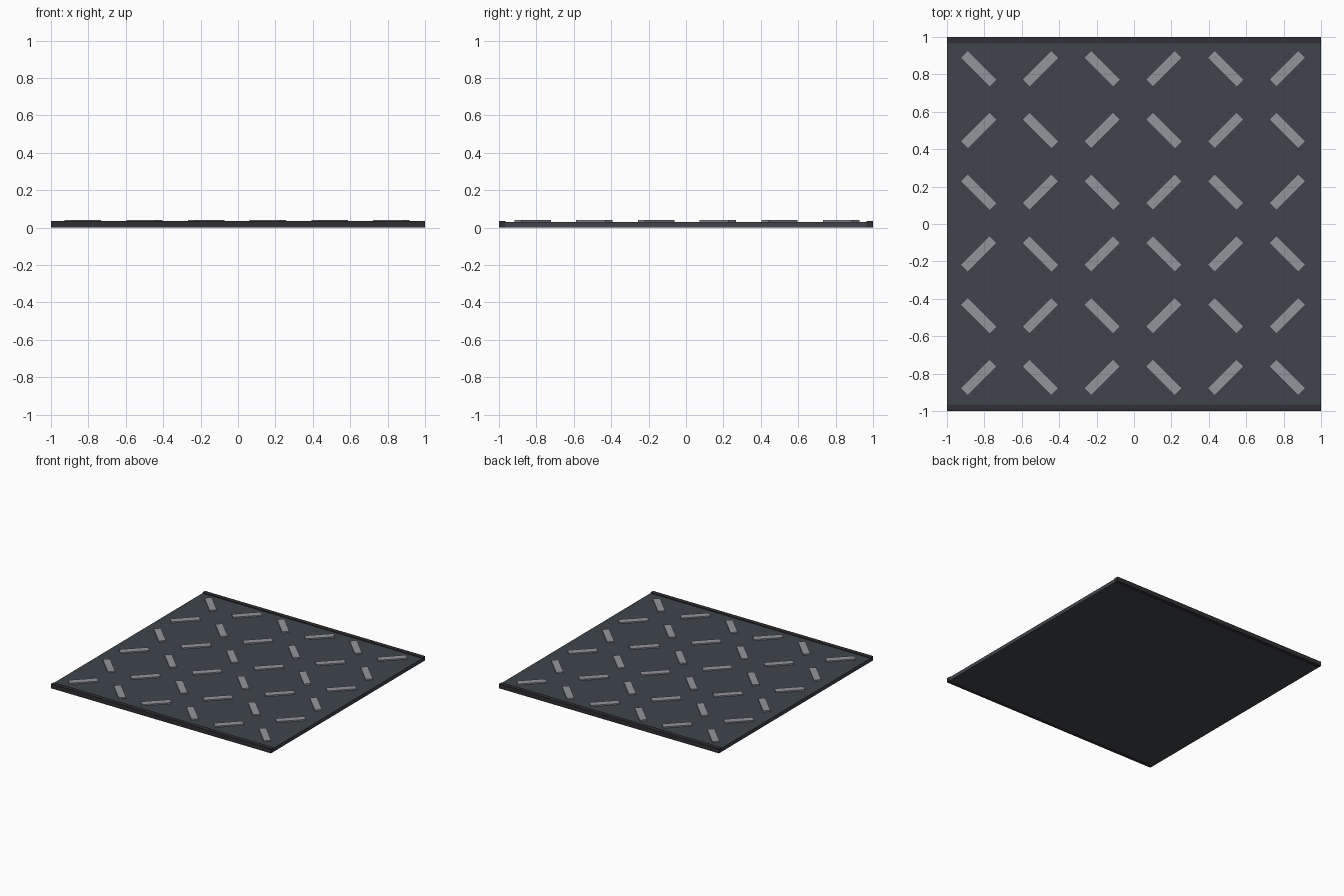
import bpy
from math import radians

if "Cube" in bpy.data.objects:
    bpy.data.objects.remove(bpy.data.objects["Cube"])


def material(name, rgb):
    m = bpy.data.materials.new(name)
    m.diffuse_color = (*rgb, 1)
    m.use_nodes = True
    m.node_tree.nodes["Principled BSDF"].inputs["Base Color"].default_value = m.diffuse_color
    return m


def box(name, size, centre, mat, angle=0):
    bpy.ops.mesh.primitive_cube_add(size=1, location=centre, rotation=(0, 0, angle))
    ob = bpy.context.object
    ob.name = name
    ob.scale = size
    ob.data.materials.append(mat)
    return ob


plate_mat = material("dark_steel", (0.05, 0.06, 0.07))
rail_mat = material("edge_steel", (0.03, 0.03, 0.035))
tread_mat = material("worn_steel", (0.29, 0.30, 0.32))

# Base plate
PLATE_TOP = 0.03
box("floor_plate", (2, 1.93, PLATE_TOP), (0, 0, PLATE_TOP / 2), plate_mat)

# Raised edge strips at front and back
for name, side in (("front_edge", -1), ("back_edge", 1)):
    box(name, (2, 0.035, 0.036), (0, side * 0.9825, 0.018), rail_mat)

# Checkerboard of alternating diagonal tread bars
for i in range(6):
    for j in range(6):
        angle = radians(45 if (i + j) % 2 == 0 else -45)
        box(f"tread_bar_{i}_{j}", (0.22, 0.055, 0.012),
            (-0.83 + 0.33 * i, -0.82 + 0.33 * j, 0.034), tread_mat, angle)
